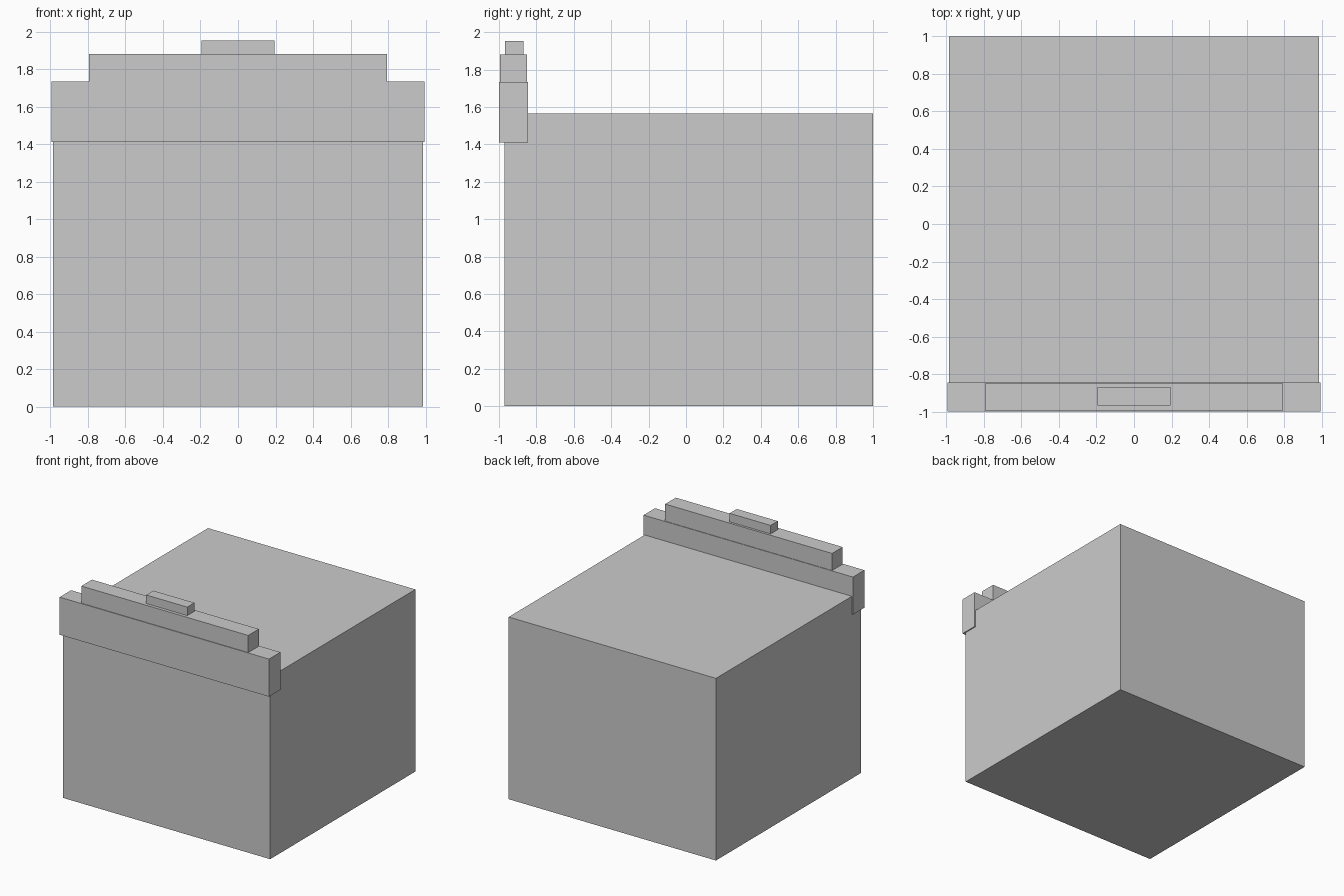
import bpy
import bmesh
from mathutils import Vector

if "Cube" in bpy.data.objects:
    bpy.data.objects.remove(bpy.data.objects["Cube"])


def box(name, x_half, y0, y1, z0, z1):
    """Box centred on x = 0, spanning the given y and z ranges."""
    bm = bmesh.new()
    bmesh.ops.create_cube(bm, size=1)
    bmesh.ops.scale(bm, vec=Vector((2 * x_half, y1 - y0, z1 - z0)), verts=bm.verts)
    bmesh.ops.translate(bm, vec=Vector((0, (y0 + y1) / 2, (z0 + z1) / 2)), verts=bm.verts)
    mesh = bpy.data.meshes.new(name)
    bm.to_mesh(mesh)
    bm.free()
    obj = bpy.data.objects.new(name, mesh)
    bpy.context.collection.objects.link(obj)
    return obj


# Main block of the building
box("building_body", 0.985, -0.97, 1.0, 0.0, 1.565)

# Stepped parapet along the front, slightly overhanging the wall
box("parapet_base", 0.995, -1.0, -0.845, 1.41, 1.733)
box("parapet_middle", 0.793, -0.994, -0.85, 1.733, 1.88)
box("parapet_cap", 0.195, -0.967, -0.87, 1.88, 1.953)
